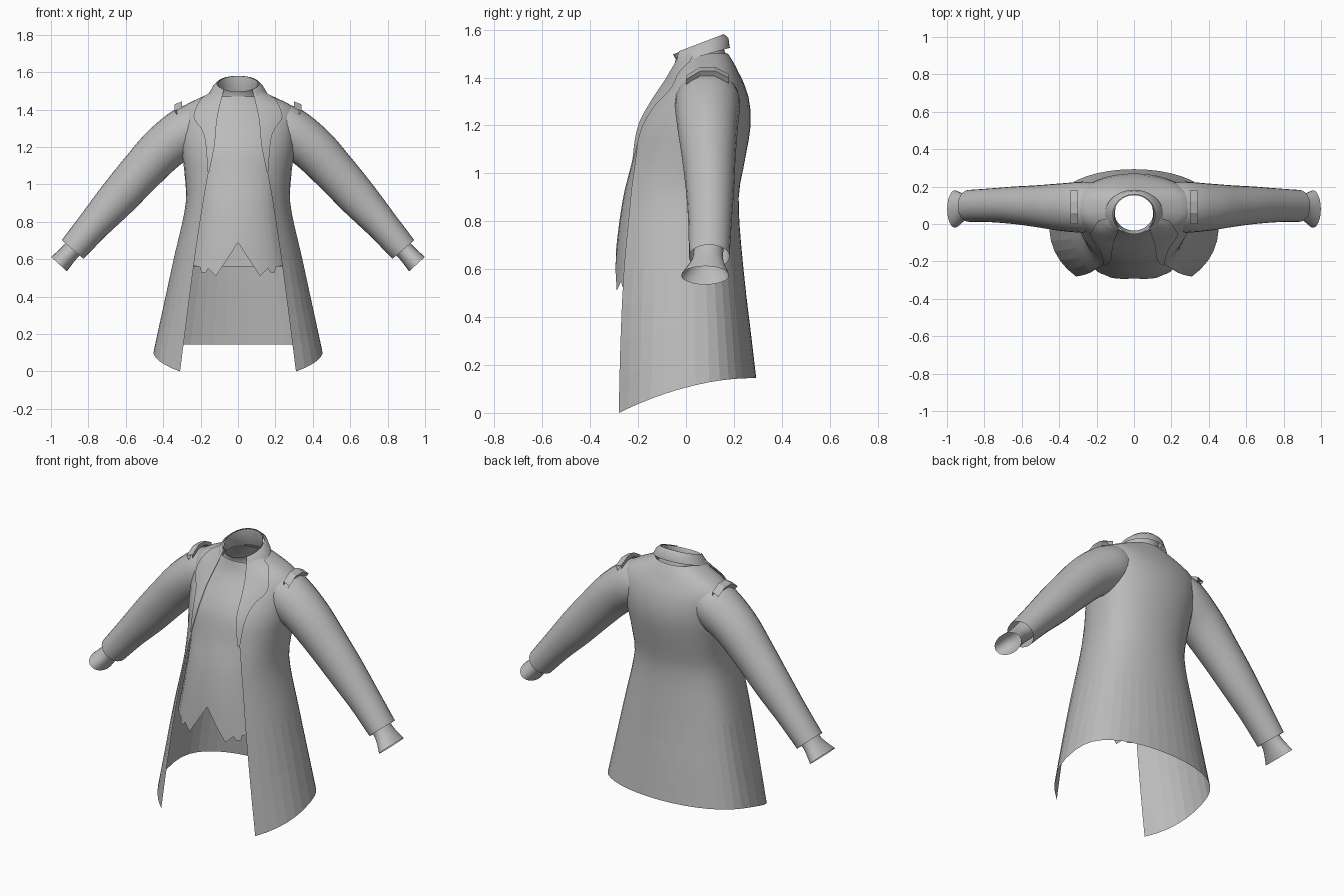
import bpy, bmesh
from math import sin, cos, pi, asin
from mathutils import Vector

cube = bpy.data.objects.get("Cube")
if cube:
    bpy.data.objects.remove(cube, do_unlink=True)

grey = bpy.data.materials.new("grey_cloth")
grey.use_nodes = True
colour = (0.5, 0.5, 0.5, 1)
grey.diffuse_color = colour
grey.node_tree.nodes["Principled BSDF"].inputs["Base Color"].default_value = colour


def sample(table, t):
    """Smoothly interpolate rows (key, values...) at key t."""
    t = min(max(t, table[0][0]), table[-1][0])
    i = 0
    while i < len(table) - 2 and t > table[i + 1][0]:
        i += 1
    a, b = table[i], table[i + 1]
    p, n = table[max(i - 1, 0)], table[min(i + 2, len(table) - 1)]
    h = b[0] - a[0]
    u = (t - a[0]) / h
    out = []
    for k in range(1, len(a)):
        ma = (b[k] - p[k]) / (b[0] - p[0]) * h
        mb = (n[k] - a[k]) / (n[0] - a[0]) * h
        out.append((2*u**3 - 3*u*u + 1) * a[k] + (u**3 - 2*u*u + u) * ma
                   + (3*u*u - 2*u**3) * b[k] + (u**3 - u*u) * mb)
    return out


def sheet(name, rows, closed=False, flat_below=None):
    """Skin a grid of points, with normals facing outward."""
    bm = bmesh.new()
    grid = [[bm.verts.new(p) for p in row] for row in rows]
    n = len(rows[0])
    for lo, hi in zip(grid, grid[1:]):
        for i in range(n if closed else n - 1):
            j = (i + 1) % n
            bm.faces.new((lo[i], lo[j], hi[j], hi[i]))
    bmesh.ops.recalc_face_normals(bm, faces=bm.faces)
    mid = sum((v.co for v in bm.verts), Vector()) / len(bm.verts)
    if "lapel" in name:
        mid.y += 1
    if sum(f.normal.dot(f.calc_center_median() - mid) * f.calc_area() for f in bm.faces) < 0:
        bmesh.ops.reverse_faces(bm, faces=bm.faces)
    for f in bm.faces:
        f.smooth = flat_below is None or f.calc_center_median().z > flat_below
    mesh = bpy.data.meshes.new(name)
    bm.to_mesh(mesh)
    bm.free()
    mesh.materials.append(grey)
    obj = bpy.data.objects.new(name, mesh)
    bpy.context.collection.objects.link(obj)
    return obj


# Height, half width, front y, back y, middle y
COAT = [(0, .475, -.37, .31, 0), (.3, .41, -.365, .275, 0), (.6, .345, -.35, .24, 0),
        (.9, .28, -.31, .22, 0), (1.05, .285, -.26, .245, .02), (1.2, .305, -.21, .27, .04),
        (1.3, .315, -.15, .265, .07), (1.38, .32, -.09, .24, .08), (1.42, .29, -.065, .22, .08),
        (1.46, .21, -.045, .2, .08), (1.5, .125, -.04, .175, .07)]
VEST = [(.5, .32, -.305, .2, 0), (.7, .28, -.29, .2, 0), (.9, .25, -.262, .19, 0),
        (1.05, .25, -.225, .21, .02), (1.2, .27, -.19, .24, .04), (1.3, .26, -.135, .23, .07),
        (1.4, .2, -.065, .19, .08), (1.47, .125, -.045, .16, .06)]
# Height, x of the open front edge
EDGE = [(0, .31), (.6, .232), (1, .17), (1.2, .13), (1.35, .115), (1.5, .08)]


def body_point(table, a, z, front_pow):
    w, yf, yb, ym = sample(table, z)
    c = cos(a)
    y = ym - (ym - yf) * c**front_pow if c > 0 else ym + (yb - ym) * (-c)**.7
    return Vector((w * sin(a), y, z))


def edge_angle(x, z):
    return asin(min(.97, x / sample(COAT, z)[0]))


# Coat body with its flared, faceted skirt
SEGS = 32
levels = [0, .15, .3, .45, .6] + [.66 + .06 * i for i in range(12)] + [1.36, 1.39, 1.42, 1.44, 1.46, 1.48, 1.5]
rows = []
for lv in levels:
    row = []
    for i in range(SEGS + 1):
        def angle(z):
            a0 = edge_angle(sample(EDGE, z)[0], z)
            return a0 + (2 * pi - 2 * a0) * i / SEGS
        u = (body_point(COAT, angle(0), 0, 1).y + .28) / .58
        hem = .145 * (1 - (1 - u)**2)
        z = lv + hem * max(0, 1 - lv / .6)
        row.append(body_point(COAT, angle(z), z, 1))
    rows.append(row)
sheet("coat_body", rows, flat_below=.58)

# Waistcoat with a notched front hem
HEM = [(0, .69), (.06, .6), (.115, .51), (.16, .55), (.172, .528), (.195, .53), (.202, .557), (.235, .565)]
half = [(asin(x / .31), z) for x, z in HEM]
half += [(half[-1][0] + (pi - half[-1][0]) * i / 9, .56) for i in range(1, 10)]
loop = half + [(2 * pi - a, z) for a, z in half[-2:0:-1]]
rows = [[body_point(VEST, a, z + (1.47 - z) * k / 20, .7) for a, z in loop] for k in range(21)]
sheet("waistcoat", rows, closed=True)


def neck_ring(rx, ry, yc, zc, tilt, start=0, n=32):
    count = n if start == 0 else n + 1
    angles = [start + (2 * pi - 2 * start) * i / n for i in range(count)]
    return [(rx * sin(a), yc - ry * cos(a), zc - tilt * ry * cos(a)) for a in angles]


# Standing neck band, and the coat collar folded over behind it
sheet("neck_band", [neck_ring(.125, .11, .065, 1.45, .2),
                    neck_ring(.104, .095, .06, 1.495, .35),
                    neck_ring(.108, .104, .05, 1.538, .4)], closed=True)
sheet("coat_collar", [neck_ring(.155, .128, .055, 1.488, .28, .75),
                      neck_ring(.132, .122, .055, 1.525, .33, .75),
                      neck_ring(.113, .108, .05, 1.54, .38, .75)])

# Lapels lying on the coat front
LAPEL = [(1.06, .163), (1.2, .172), (1.28, .19), (1.35, .236), (1.41, .222), (1.46, .19), (1.5, .12)]
for side, label in ((1, "left"), (-1, "right")):
    rows = []
    for k in range(23):
        z = 1.06 + .02 * k
        inner, outer = sample(EDGE, z)[0] - .004, sample(LAPEL, z)[0]
        row = []
        for j in range(6):
            x = inner + (outer - inner) * j / 5
            p = body_point(COAT, edge_angle(x, z), z, 1)
            row.append((side * x, p.y - .01, z + .006))
        rows.append(row)
    sheet(label + "_lapel", rows)


def tube(name, side, path, steps, n=24):
    """Rings along (key, x, y, z, radius, depth) in the arm's plane."""
    rows = []
    last = path[-1][0]
    for k in range(steps + 1):
        t = last * k / steps
        x, y, z, r, d = sample(path, t)
        b, a = sample(path, t + .02), sample(path, t - .02)
        along = Vector((b[0] - a[0], 0, b[2] - a[2])).normalized()
        up = Vector((-along.z, 0, along.x))
        ring = []
        for i in range(n):
            q = 2 * pi * i / n
            p = Vector((x, y, z)) + up * r * cos(q) + Vector((0, d * sin(q), 0))
            ring.append((side * p.x, p.y, p.z))
        rows.append(ring)
    return sheet(name, rows, closed=True)


SLEEVE = [(0, .14, .09, 1.36, .085, .1), (1, .25, .09, 1.3, .13, .135), (2, .39, .09, 1.2, .125, .127),
          (3, .52, .095, 1.065, .115, .112), (4, .645, .1, .925, .105, .1),
          (5, .77, .1, .785, .088, .09), (6, .884, .097, .652, .077, .085)]
CUFF = [(0, .845, .095, .695, .055, .062), (1, .9, .09, .636, .05, .066), (2, .957, .08, .574, .057, .1)]
# Strap across the shoulder: y, height
STRAP = [(0, .0), (.02, .012), (.06, .036), (.12, .036), (.16, .016), (.18, .006)]

for side, label in ((1, "left"), (-1, "right")):
    tube(label + "_sleeve", side, SLEEVE, 30)
    tube(label + "_cuff", side, CUFF, 8)
    rows = []
    for y, dz in STRAP:
        z = 1.4 + dz
        rows.append([(side * x, y, z + h) for x, h in
                     ((.3, -.015), (.3, .008), (.34, -.008), (.325, -.03))])
    strap = sheet(label + "_shoulder_strap", rows, closed=True)
    for f in strap.data.polygons:
        f.use_smooth = False
